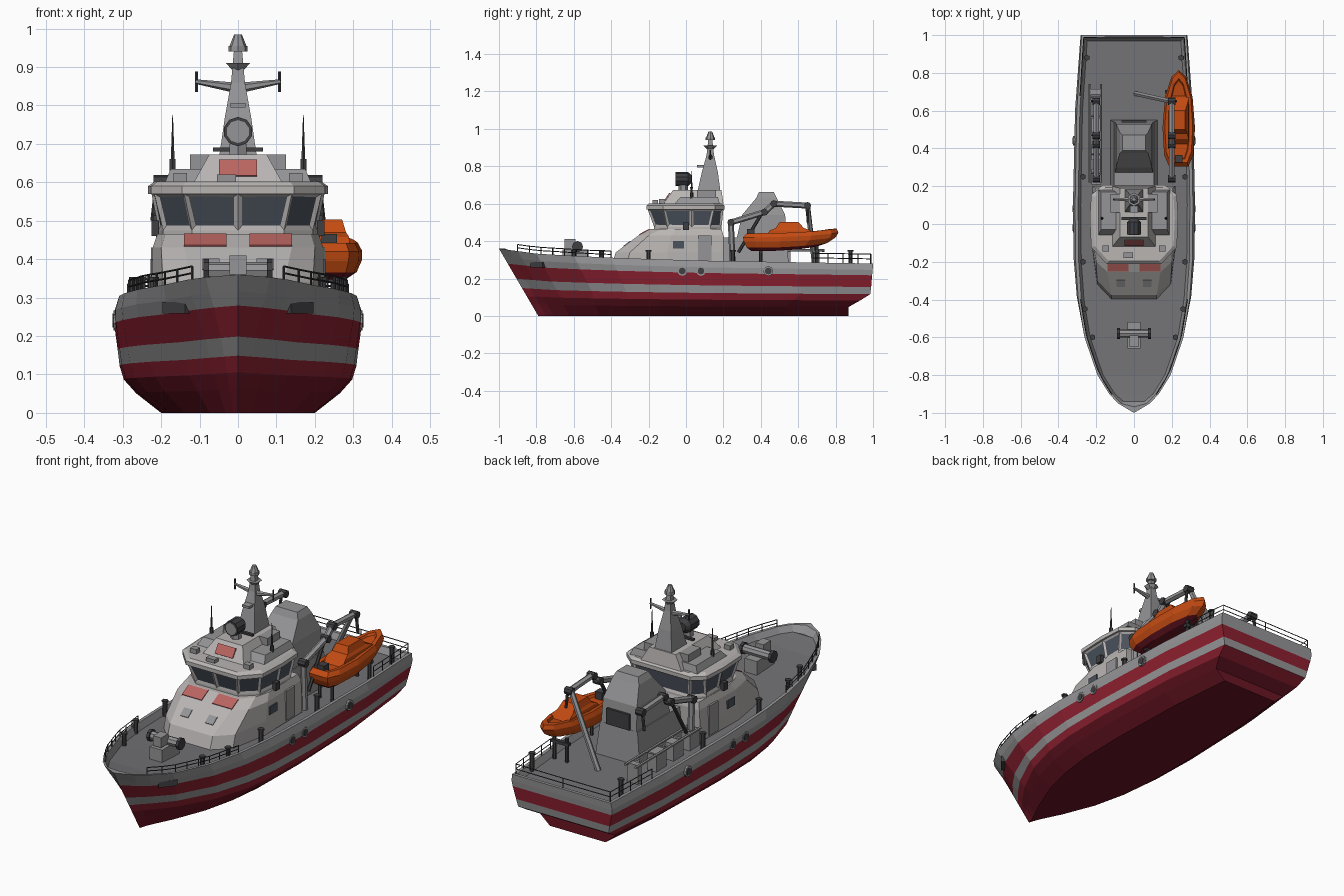
import bpy, bmesh, math
from mathutils import Vector, Matrix

if "Cube" in bpy.data.objects:
    bpy.data.objects.remove(bpy.data.objects["Cube"])


def mat(name, *c):
    m = bpy.data.materials.new(name)
    m.diffuse_color = (*c, 1)
    m.use_nodes = True
    m.node_tree.nodes["Principled BSDF"].inputs["Base Color"].default_value = m.diffuse_color
    return m


RED = mat("red", .27, .015, .03)
DARKRED = mat("dark_red", .15, .008, .018)
GREY = mat("grey", .3, .3, .31)
DECK = mat("deck_grey", .17, .17, .18)
PALE = mat("pale", .48, .46, .45)
PINK = mat("faded_red", .5, .13, .12)
DARK = mat("dark", .05, .05, .055)
GLASS = mat("glass", .07, .085, .11)
ORANGE = mat("orange", .55, .07, .006)


def finish(name, bm, mats):
    bmesh.ops.remove_doubles(bm, verts=bm.verts, dist=1e-4)
    bmesh.ops.recalc_face_normals(bm, faces=bm.faces)
    me = bpy.data.meshes.new(name)
    bm.to_mesh(me)
    bm.free()
    for m in mats:
        me.materials.append(m)
    ob = bpy.data.objects.new(name, me)
    bpy.context.collection.objects.link(ob)
    return ob


def sym(half, z):
    """Closed ring mirrored over x = 0 from a half outline."""
    pts = [Vector((p[0], p[1], p[2] if len(p) > 2 else z)) for p in half]
    return pts + [Vector((-p.x, p.y, p.z)) for p in reversed(pts)]


def loft(name, rings, mats, rows=None, windows=None, at=(0, 0, 0)):
    """Skin mirrored rings; rows = material index per row, then the two caps."""
    bm = bmesh.new()
    rows = rows or [0] * (len(rings) + 1)
    vs = [[bm.verts.new(p + Vector(at)) for p in r] for r in rings]
    n, panes = len(rings[0]), []
    for k in range(len(rings) - 1):
        for i in range(n):
            j = (i + 1) % n
            f = bm.faces.new((vs[k][i], vs[k][j], vs[k + 1][j], vs[k + 1][i]))
            f.material_index = rows[k]
            if k == windows:
                panes.append(f)
    for r, m in ((vs[0], rows[-2]), (vs[-1], rows[-1])):
        for i in range(n // 2 - 1):
            f = bm.faces.new((r[i], r[i + 1], r[n - 2 - i], r[n - 1 - i]))
            f.material_index = m
    bmesh.ops.remove_doubles(bm, verts=bm.verts, dist=1e-4)
    bmesh.ops.recalc_face_normals(bm, faces=bm.faces)
    if panes:
        panes = [f for f in panes if f.is_valid]
        bmesh.ops.inset_individual(bm, faces=panes, thickness=.015, depth=-.006)
        for f in panes:
            f.material_index = 1
    return finish(name, bm, mats)


def rect(hx, y0, y1, z):
    return sym([(hx, y0), (hx, y1)], z)


def box(name, loc, size, m, rx=0):
    bm = bmesh.new()
    bmesh.ops.create_cube(bm, size=1, matrix=Matrix.Translation(loc) @ Matrix.Rotation(rx, 4, 'X')
                          @ Matrix.Diagonal((*size, 1)))
    return finish(name, bm, [m])


def rod(name, a, b, r, m=GREY, r2=None, n=6):
    a, b = Vector(a), Vector(b)
    bm = bmesh.new()
    q = (b - a).to_track_quat('Z', 'Y').to_matrix().to_4x4()
    bmesh.ops.create_cone(bm, cap_ends=True, segments=n, radius1=r, radius2=r if r2 is None else r2,
                          depth=(b - a).length, matrix=Matrix.Translation((a + b) / 2) @ q)
    return finish(name, bm, [m])


def lerp_table(tab, u):
    for (a, p), (b, q) in zip(tab, tab[1:]):
        if u <= b:
            return p + (q - p) * (u - a) / (b - a)
    return tab[-1][1]


# Hull: rows of (height, half width, stern y) swept from stem to transom
PLAN = [(0, 0), (.025, .27), (.05, .42), (.1, .62), (.2, .84), (.3, .945), (.4, .99), (.55, 1), (.8, .97), (1, .89)]
SHEER = [(0, .36), (.1, .333), (.25, .315), (.5, .297), (1, .28)]


def hull_pt(u, z, w, ys, inset=0):
    yb = -.79 - .21 * z / .29
    y = yb + (ys - yb) * u
    y = max(min(y, ys - inset), yb + 2 * inset)
    x = max(0, w * lerp_table(PLAN, u) ** (1 + 1.1 * (1 - z / .29)) - inset)
    return Vector((x, y, z * lerp_table(SHEER, u) / .29))


ROWS = [(0, .2, .87), (.05, .265, .87), (.085, .297, .93), (.12, .308, .985), (.16, .313, .99),
        (.225, .322, .995), (.255, .323, .998), (.29, .312, 1)]
us = [p[0] for p in PLAN]
rings = [sym([hull_pt(u, *r) for u in us], 0) for r in ROWS]
rings.append(sym([hull_pt(u, .29, .312, 1, .016) for u in us], 0))
rings.append(sym([hull_pt(u, .29, .312, 1, .03) - Vector((0, 0, .032)) for u in us], 0))
loft("hull", rings, [DARKRED, RED, GREY, DECK], [0, 0, 1, 2, 1, 2, 2, 2, 2, 0, 3])

for s in (-1, 1):
    for y in (-.02, .08, .44):
        rod("porthole", (s * .3, y, .24), (s * .324, y, .24), .026, GREY, n=10)
        rod("porthole_glass", (s * .3, y, .24), (s * .326, y, .24), .018, DARK, n=10)
    p = hull_pt(.085, .235, .322, .995)
    o = box("anchor_pocket", (0, 0, 0), (.09, .02, .03), DARK)
    o.location = (s * p.x, p.y, p.z)
    o.rotation_euler = (0, 0, s * .85)


# Railings along the bulwark
def rail(pts, h=.045):
    for a, b in zip(pts, pts[1:]):
        for k in (.5, 1):
            d = Vector((0, 0, h * k))
            rod("rail", a + d, b + d, .0025, DARK, n=4)
    for p in pts:
        rod("rail_post", p, p + Vector((0, 0, h)), .003, DARK, n=4)


for s in (-1, 1):
    for a, b, n in ((.05, .3, 8), (.84, 1, 4)):
        pts = [hull_pt(a + (b - a) * i / n, .29, .312, 1, .012) for i in range(n + 1)]
        if b == 1:
            pts.append(Vector((0, .99, .28)))
        rail([Vector((s * p.x, p.y, p.z)) for p in pts], .035 if a < .1 else .05)
    # Mooring bollards
    for x, y in ((.22, -.6), (.26, -.45), (.27, -.2), (.27, .25), (.25, .88)):
        rod("bollard", (s * x, y, .26), (s * x, y, .345), .011, DARK)
        rod("bollard_cap", (s * x, y, .345), (s * x, y, .353), .016, DARK)

# Anchor windlass on the foredeck
box("windlass_base", (0, -.59, .32), (.07, .14, .07), GREY)
rod("windlass_drum", (-.08, -.58, .37), (.08, -.58, .37), .022, GREY, n=8)
for s in (-1, 1):
    rod("windlass_flange", (s * .075, -.58, .37), (s * .09, -.58, .37), .03, DARK, n=8)
box("windlass_motor", (0, -.62, .385), (.045, .06, .05), GREY)

# Lower deckhouse with sloped front
house = [(.27, [(.12, -.4), (.195, -.32), (.225, -.1), (.22, .2)]),
         (.34, [(.12, -.375), (.195, -.3), (.225, -.1), (.22, .2)]),
         (.43, [(.14, -.255), (.2, -.2), (.222, -.08), (.215, .2)]),
         (.465, [(.14, -.19), (.19, -.13), (.21, -.05), (.205, .19)])]
loft("deckhouse", [sym(h, z) for z, h in house], [PALE])
for s in (-1, 1):
    box("red_panel", (s * .085, -.222, .449), (.11, .062, .006), PINK, .49)
    box("front_hatch", (s * .07, -.315, .386), (.045, .045, .006), GREY, .64)
    box("side_door", (s * .222, .1, .355), (.01, .07, .15), GREY)
    box("side_window", (s * .222, -.04, .38), (.012, .06, .04), GLASS)
    box("wing_light", (s * .215, 0, .48), (.02, .03, .04), DARK)

# Wheelhouse with outward leaning windows and roof slab
low = [(0, -.17), (.12, -.17), (.195, -.1), (.206, .03), (.206, .13), (.15, .19)]
top = [(0, -.205), (.14, -.205), (.218, -.12), (.225, .03), (.218, .15), (.16, .2)]
loft("wheelhouse", [sym(low, .46), sym(low, .475), sym(top, .57)], [PALE, GLASS], windows=1)
slab = [(x * 1.04, y * 1.03) for x, y in top]
loft("wheelhouse_roof", [sym(slab, .57), sym(slab, .59), sym([(x * .96, y * .96) for x, y in top], .602)], [PALE])

# Roof structures
loft("roof_tier", [rect(.19, -.06, .18, .6), rect(.175, -.03, .17, .635)], [GREY])
loft("mast_house", [rect(.115, -.12, .2, .6), rect(.075, -.07, .19, .672)], [PALE])
box("front_patch", (0, -.1, .637), (.1, .006, .05), PINK, -.6)
for s in (-1, 1):
    box("roof_locker", (s * .1, .11, .65), (.05, .1, .045), GREY)
    box("roof_lamp", (s * .15, -.13, .612), (.035, .03, .025), GREY)
    rod("aerial_base", (s * .17, .03, .6), (s * .17, .03, .66), .009, DARK)
    rod("aerial", (s * .17, .03, .65), (s * .17, .03, .775), .006, DARK, .001)
box("roof_box", (-.03, -.165, .61), (.05, .03, .02), GREY)

# Searchlight
rod("searchlight_post", (0, -.015, .66), (0, -.015, .7), .025, GREY)
rod("searchlight", (0, -.055, .732), (0, .01, .732), .038, DARK, n=10)
rod("searchlight_back", (0, .01, .732), (0, .03, .732), .038, DARK, .02, n=10)
rod("searchlight_glass", (0, -.057, .732), (0, -.05, .732), .03, GREY, n=10)
box("radar_bar", (0, .03, .685), (.13, .015, .01), DARK)

# Mast with crossarm, platform and top light
loft("mast", [rect(.05, .06, .185, .66), rect(.034, .085, .17, .77), rect(.018, .11, .15, .86),
              rect(.01, .12, .14, .95)], [GREY])
for s in (-1, 1):
    rod("crossarm", (0, .13, .845), (s * .11, .13, .862), .014, GREY, .006)
    rod("crossarm_tip", (s * .108, .13, .835), (s * .108, .13, .888), .004, DARK)
rod("mast_platform", (0, .13, .885), (0, .13, .91), .01, GREY, .036)
rod("mast_light", (0, .13, .94), (0, .13, .955), .025, GREY, n=8)
rod("mast_cap", (0, .13, .955), (0, .13, .985), .022, GREY, .01, n=8)
box("mast_radar", (0, .09, .8), (.04, .06, .012), GREY)

# Engine casing and funnel
loft("engine_casing", [rect(.125, .19, .55, .25), rect(.105, .2, .54, .42)], [GREY])
loft("funnel", [rect(.1, .27, .54, .41), rect(.095, .3, .53, .54), rect(.075, .375, .485, .63),
                rect(.06, .39, .47, .662)], [GREY])
box("funnel_grille", (0, .543, .46), (.13, .012, .08), DARK)

# Port side stowage: lockers and gangway
for y in (.25, .38, .52):
    box("port_locker", (-.2, y, .3), (.05, .08, .09), GREY)
for x in (-.235, -.175):
    rod("stowed_gangway", (x, .22, .355), (x, .74, .35), .007, GREY)
for i in range(5):
    rod("gangway_rung", (-.235, .27 + i * .1, .352), (-.175, .27 + i * .1, .352), .004, GREY, n=4)
box("gangway_support", (-.2, .7, .3), (.06, .03, .1), GREY)

# Boat davits on both sides: post, jib, ram, fall
for s in (-1, 1):
    path = [(s * .2, y, z) for y, z in ((.25, .25), (.24, .5), (.42, .555), (.47, .6), (.65, .59))]
    for a, b in zip(path, path[1:]):
        rod("davit_arm", a, b, .016)
        rod("davit_joint", (b[0] - .02, b[1], b[2]), (b[0] + .02, b[1], b[2]), .019, DARK, n=8)
    rod("davit_ram", (s * .2, .28, .34), (s * .2, .4, .54), .009, DARK)
    rod("davit_fall", (s * .21, .65, .59), (s * .22, .65, .5), .008, DARK)
rod("davit_leg", (.01, .69, .25), (.19, .65, .59), .014)
for y in (.4, .7):
    for x in (.18, .25):
        rod("cradle_post", (x, y, .25), (x, y, .375), .009, DARK)
    box("cradle_bar", (.215, y, .345), (.1, .02, .015), DARK)

# Rescue boat
SHAPE = [(.6, 0), (.9, .12), (1, .4), (.85, .72), (.45, .93), (0, 1)]


def boat_ring(w, y0, y1, z):
    return sym([(w * a, y0 + (y1 - y0) * t, z + .025 * t ** 3) for a, t in SHAPE], z)


loft("rescue_boat", [boat_ring(.045, .35, .7, .347), boat_ring(.072, .325, .755, .365), boat_ring(.085, .31, .8, .395),
                     boat_ring(.086, .305, .815, .42), boat_ring(.074, .325, .805, .442),
                     boat_ring(.055, .345, .77, .44), boat_ring(.05, .35, .76, .428)],
     [ORANGE, DARKRED], [1, 0, 0, 0, 0, 0, 1, 0], at=(.237, 0, 0))
loft("boat_cabin", [rect(.055, .42, .69, .425), rect(.052, .45, .665, .458), rect(.044, .48, .63, .47),
                    rect(.034, .5, .6, .503)], [ORANGE], at=(.237, 0, 0))
box("boat_engine", (.237, .345, .445), (.04, .04, .04), DARK)
